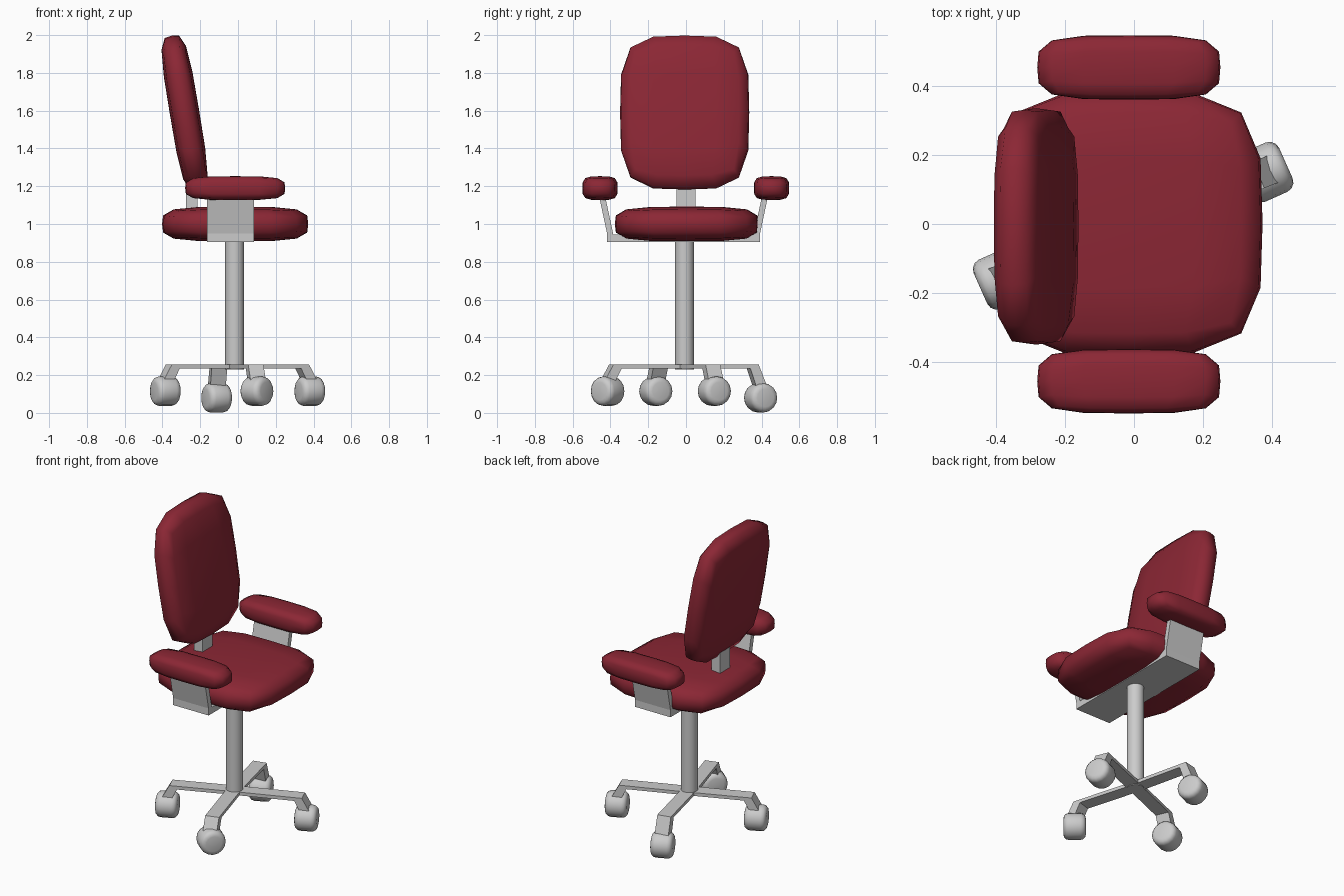
import bpy, bmesh
from math import radians, atan2, hypot
from mathutils import Matrix, Vector

if "Cube" in bpy.data.objects:
    bpy.data.objects.remove(bpy.data.objects["Cube"])

red = bpy.data.materials.new("dark_red_fabric")
red.diffuse_color = (0.26, 0.02, 0.035, 1)
red.use_nodes = True
red.node_tree.nodes["Principled BSDF"].inputs["Base Color"].default_value = red.diffuse_color


def make_object(name, bm, mat=None, smooth=None):
    bmesh.ops.recalc_face_normals(bm, faces=bm.faces)
    me = bpy.data.meshes.new(name)
    bm.to_mesh(me)
    bm.free()
    ob = bpy.data.objects.new(name, me)
    bpy.context.collection.objects.link(ob)
    if mat:
        me.materials.append(mat)
    if smooth is not None:
        bpy.ops.object.select_all(action='DESELECT')
        ob.select_set(True)
        bpy.context.view_layer.objects.active = ob
        bpy.ops.object.shade_smooth_by_angle(angle=radians(smooth))
    return ob


def cushion(name, centre, half, tilt=0, power=4):
    """Puffy rounded box: a gridded cube pulled onto a superellipsoid."""
    bm = bmesh.new()
    bmesh.ops.create_cube(bm, size=2)
    bmesh.ops.subdivide_edges(bm, edges=bm.edges[:], cuts=3, use_grid_fill=True)
    for v in bm.verts:
        v.co /= sum(abs(c) ** power for c in v.co) ** (1 / power)
    bm.transform(Matrix.Translation(centre) @ Matrix.Rotation(radians(tilt), 4, 'Y')
                 @ Matrix.Diagonal((*half, 1)))
    return make_object(name, bm, red, 75)


def extrude_profile(name, points, direction, matrix=Matrix()):
    """Closed profile pushed along a direction."""
    bm = bmesh.new()
    face = bm.faces.new([bm.verts.new(p) for p in points])
    new = bmesh.ops.extrude_face_region(bm, geom=[face])["geom"]
    verts = [g for g in new if isinstance(g, bmesh.types.BMVert)]
    bmesh.ops.translate(bm, verts=verts, vec=direction)
    bm.transform(matrix)
    return make_object(name, bm)


def cylinder(name, radius, depth, matrix, segments=16, bevel=0):
    bm = bmesh.new()
    bmesh.ops.create_cone(bm, cap_ends=True, segments=segments,
                          radius1=radius, radius2=radius, depth=depth)
    if bevel:
        rims = [e for e in bm.edges if abs(e.verts[0].co.z - e.verts[1].co.z) < 1e-5]
        bmesh.ops.bevel(bm, geom=rims, offset=bevel, segments=3, profile=0.5,
                        affect='EDGES')
    bm.transform(matrix)
    return make_object(name, bm, smooth=40)


# Upholstery
cushion("seat", (-0.015, 0.003, 1.0), (0.387, 0.38, 0.092))
cushion("backrest", (-0.283, -0.007, 1.59), (0.078, 0.342, 0.413), tilt=-9.5)
for side, y in (("front", -0.455), ("rear", 0.453)):
    cushion(side + "_armrest", (-0.015, y, 1.19), (0.265, 0.093, 0.063))

# U-shaped bracket under the seat carrying the armrests
half_u = [(0.405, 0.905), (0.405, 0.95), (0.45, 1.16), (0.418, 1.16), (0.372, 0.945)]
u = half_u + [(-y, z) for y, z in reversed(half_u)]
extrude_profile("arm_bracket", [(-0.165, y - 0.013, z) for y, z in u], (0.25, 0, 0))

# Backrest support: bar behind the seat
extrude_profile("back_support",
                [(-0.275, -0.05, 0.98), (-0.215, -0.05, 0.98),
                 (-0.215, -0.05, 1.28), (-0.275, -0.05, 1.28)], (0, 0.1, 0))

# Central column
hub = Vector((-0.018, -0.008, 0))
cylinder("column", 0.05, 0.69, Matrix.Translation(hub + Vector((0, 0, 0.575))))

# Base arms with bent ends, each on a castor: x, y, z, axle angle
castors = [(0.38, 0.15, 0.115, 24), (-0.385, -0.16, 0.115, 24),
           (-0.113, 0.395, 0.08, 24), (0.1, -0.415, 0.115, -40)]
for i, (x, y, z, axle) in enumerate(castors, 1):
    dx, dy = x - hub.x, y - hub.y
    r = hypot(dx, dy)
    low = z + 0.05
    prof = [(0, 0.255), (r - 0.02, 0.255), (r + 0.03, low), (r - 0.03, low),
            (r - 0.065, 0.234), (0, 0.234)]
    extrude_profile(f"base_arm_{i}", [(a, -0.042, b) for a, b in prof], (0, 0.084, 0),
                    Matrix.Translation(hub) @ Matrix.Rotation(atan2(dy, dx), 4, 'Z'))
    cylinder(f"castor_{i}", 0.078, 0.13,
             Matrix.Translation((x, y, z)) @ Matrix.Rotation(radians(axle), 4, 'Z')
             @ Matrix.Rotation(radians(90), 4, 'Y'), bevel=0.03)
